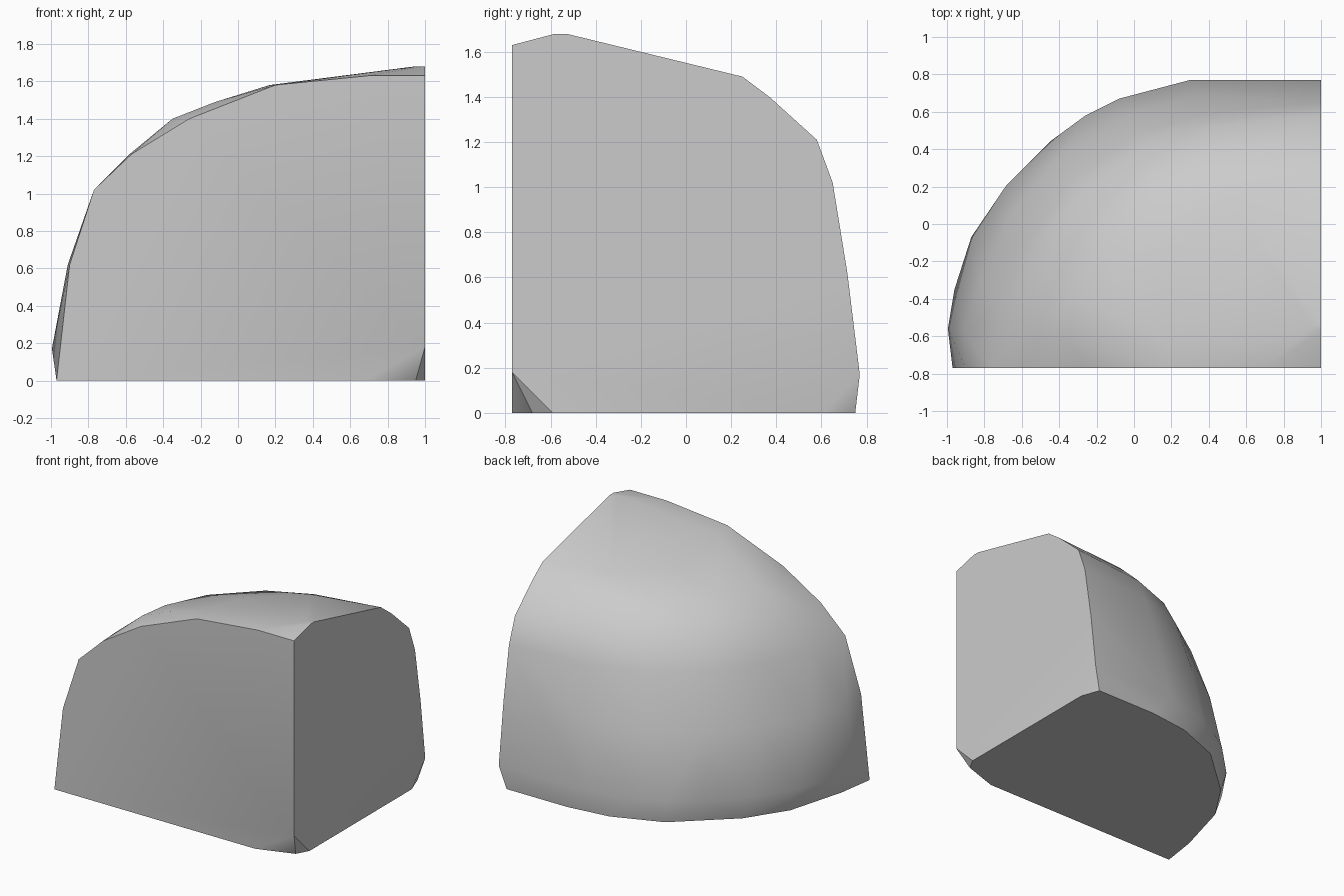
import bpy
import bmesh
import math

# Remove the default cube only
default_cube = bpy.data.objects.get("Cube")
if default_cube:
    bpy.data.objects.remove(default_cube, do_unlink=True)


def make_material(name, colour):
    material = bpy.data.materials.new(name)
    material.use_nodes = True
    material.diffuse_color = colour
    shader = material.node_tree.nodes["Principled BSDF"]
    shader.inputs["Base Color"].default_value = colour
    return material


FRONT = -.77   # flat cut face at the front
SIDE = 1       # flat cut face on the left side

# Curved outline at each height, from the side cut round to the front cut
contours = {
    0: [(.95, .75), (.45, .75), (.13, .71), (-.23, .57), (-.62, .22),
        (-.81, -.07), (-.93, -.5), (-.97, FRONT)],
    .17: [(SIDE, .77), (.3, .77), (-.08, .67), (-.26, .58), (-.45, .44),
          (-.68, .21), (-.87, -.07), (-.96, -.35), (-.995, -.56)],
    .62: [(SIDE, .715), (.35, .69), (-.05, .58), (-.4, .36), (-.65, .06),
          (-.82, -.3), (-.91, -.58), (-.9, FRONT)],
    1.02: [(SIDE, .65), (.4, .6), (.02, .48), (-.33, .24), (-.57, -.1),
           (-.72, -.45), (-.77, FRONT)],
    1.21: [(SIDE, .58), (.4, .52), (.05, .39), (-.3, .13), (-.51, -.22),
           (-.58, -.6), (-.57, FRONT)],
    1.4: [(SIDE, .37), (.4, .32), (.1, .18), (-.18, -.1), (-.32, -.4),
          (-.35, -.62), (-.26, FRONT)],
    1.49: [(SIDE, .25), (.5, .15), (.15, -.15), (-.12, -.62)],
    1.58: [(SIDE, -.12), (.6, -.25), (.17, -.62), (.2, FRONT)],
    1.63: [(SIDE, FRONT), (.7, FRONT), (.6, -.55)],
    1.68: [(SIDE, -.53), (SIDE, -.58), (.95, -.55)],
}
points = [(x, y, z) for z, outline in contours.items() for x, y in outline]

# Chipped lower corners on the side cut
points += [(SIDE, FRONT, .18), (.68, FRONT, 0), (.95, -.68, 0),
           (SIDE, -.59, 0), (SIDE, .61, 0)]

# Wrap the outlines in one solid chunk of rock
bm = bmesh.new()
for point in points:
    bm.verts.new(point)
hull = bmesh.ops.convex_hull(bm, input=bm.verts[:])
loose = {item for key in ("geom_interior", "geom_unused") for item in hull[key]
         if isinstance(item, bmesh.types.BMVert)}
bmesh.ops.delete(bm, geom=list(loose), context="VERTS")
bmesh.ops.dissolve_limit(bm, angle_limit=math.radians(1),
                         verts=bm.verts[:], edges=bm.edges[:])
bmesh.ops.recalc_face_normals(bm, faces=bm.faces[:])

mesh = bpy.data.meshes.new("rock_chunk")
bm.to_mesh(mesh)
bm.free()
rock = bpy.data.objects.new("rock_chunk", mesh)
bpy.context.collection.objects.link(rock)
mesh.materials.append(make_material("stone grey", (.6, .6, .6, 1)))

# Smooth the rounded shell but keep the cut edges sharp
bpy.ops.object.select_all(action="DESELECT")
rock.select_set(True)
bpy.context.view_layer.objects.active = rock
bpy.ops.object.shade_smooth_by_angle(angle=math.radians(35))
